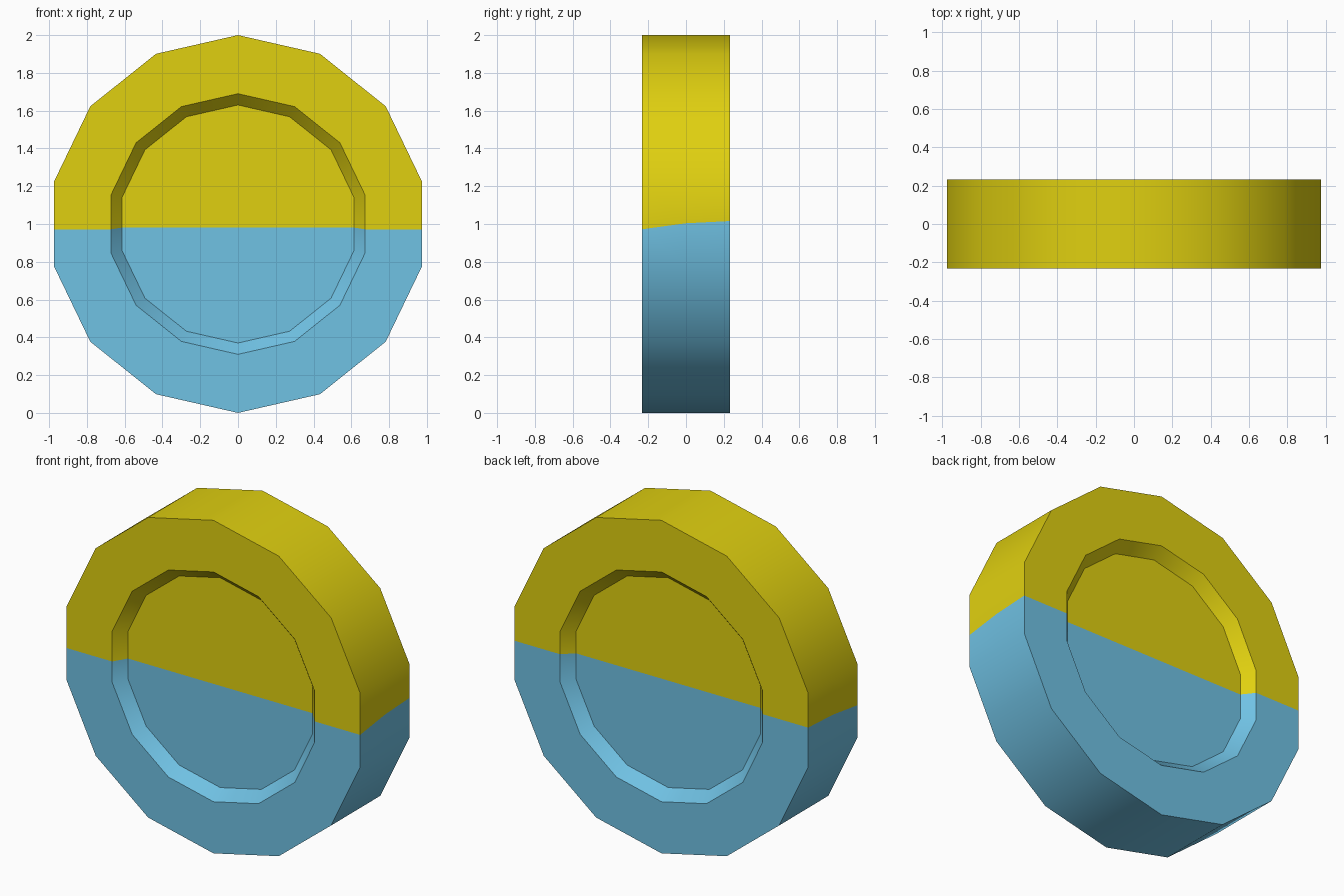
import bpy, bmesh, math
from mathutils import Vector

if "Cube" in bpy.data.objects:
    bpy.data.objects.remove(bpy.data.objects["Cube"])

SIDES = 14
HALF = 0.233          # half thickness
DEPTH = 0.065         # recess depth


def material(name, rgb):
    m = bpy.data.materials.new(name)
    m.diffuse_color = (*rgb, 1)
    m.use_nodes = True
    m.node_tree.nodes["Principled BSDF"].inputs["Base Color"].default_value = m.diffuse_color
    return m


yellow = material("yellow", (0.745, 0.631, 0.005))
blue = material("light blue", (0.162, 0.539, 0.776))

# Wheel profile as (radius, y): front recess, rim, back recess
profile = [(0.63, -HALF + DEPTH), (0.69, -HALF), (1.0, -HALF), (1.0, 0),
           (1.0, HALF), (0.69, HALF), (0.63, HALF - DEPTH)]

bm = bmesh.new()
rings = []
for r, y in profile:
    rings.append([bm.verts.new((r * math.sin(2 * math.pi * i / SIDES), y,
                                1 + r * math.cos(2 * math.pi * i / SIDES)))
                  for i in range(SIDES)])
for a, b in zip(rings, rings[1:]):
    for i in range(SIDES):
        j = (i + 1) % SIDES
        bm.faces.new((a[i], a[j], b[j], b[i]))
bm.faces.new(rings[0])
bm.faces.new(rings[-1])
bmesh.ops.recalc_face_normals(bm, faces=bm.faces[:])


def colour_height(c):
    """Height of the colour border, rising gently from front to back."""
    return 1.004 + c.y * (0.137 if c.y < 0 else 0.05)


# Cut the two-colour border, front half and back half
for sign, slope in ((-1, 0.137), (1, 0.05)):
    faces = [f for f in bm.faces if f.calc_center_median().y * sign > 0]
    edges = {e for f in faces for e in f.edges}
    verts = {v for f in faces for v in f.verts}
    bmesh.ops.bisect_plane(bm, geom=faces + list(edges) + list(verts), dist=1e-5,
                           plane_co=(0, 0, 1.004),
                           plane_no=Vector((0, -slope, 1)).normalized())
for f in bm.faces:
    c = f.calc_center_median()
    f.material_index = 0 if c.z > colour_height(c) else 1

mesh = bpy.data.meshes.new("wheel")
bm.to_mesh(mesh)
bm.free()
mesh.materials.append(yellow)
mesh.materials.append(blue)
wheel = bpy.data.objects.new("wheel", mesh)
bpy.context.collection.objects.link(wheel)

# Smooth rim, sharp face edges
bpy.context.view_layer.objects.active = wheel
wheel.select_set(True)
bpy.ops.object.shade_smooth_by_angle(angle=math.radians(30))
